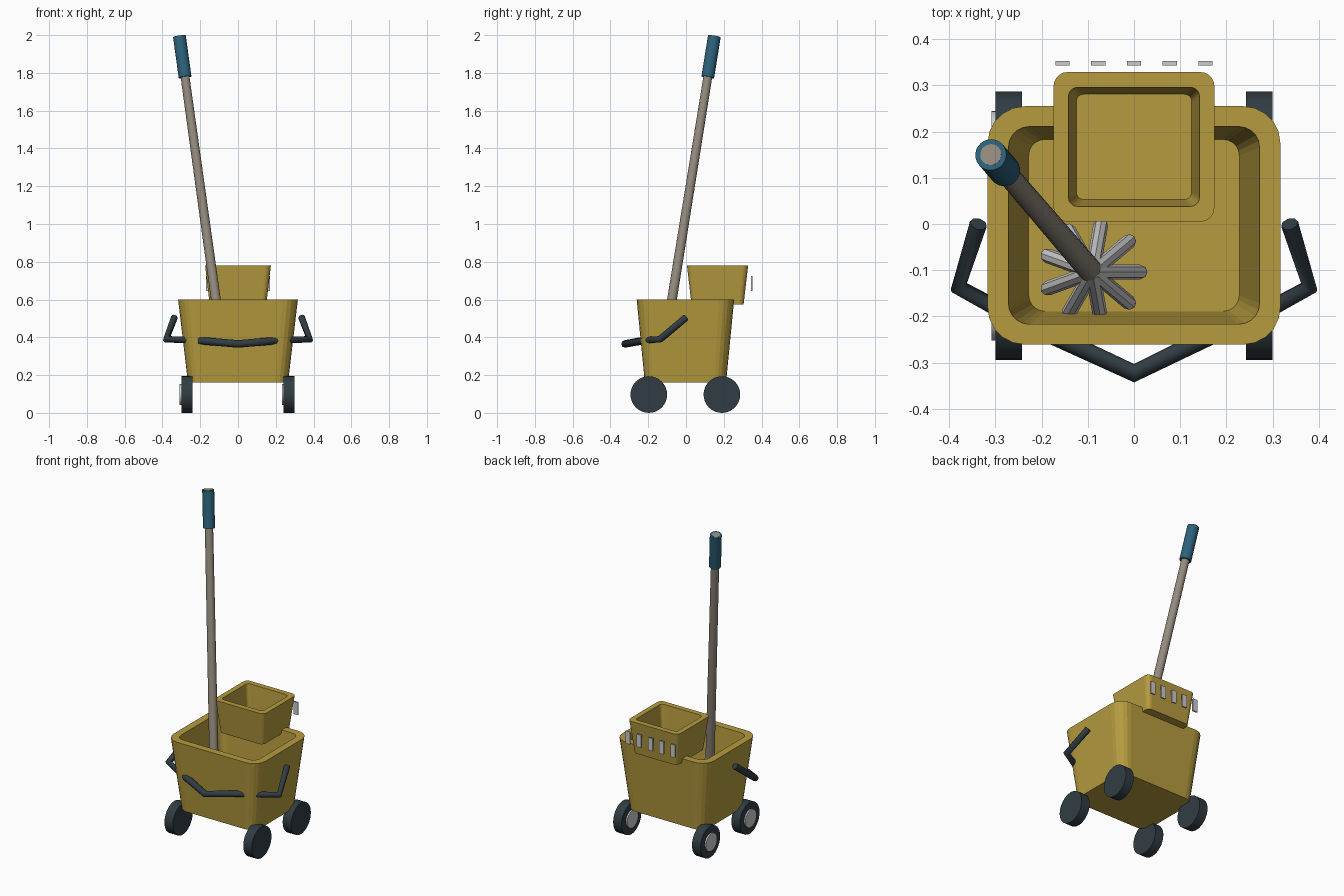
import bpy, bmesh
from math import cos, sin, pi, radians
from mathutils import Vector

if "Cube" in bpy.data.objects:
    bpy.data.objects.remove(bpy.data.objects["Cube"])


def material(name, rgb):
    m = bpy.data.materials.new(name)
    m.diffuse_color = (*rgb, 1)
    m.use_nodes = True
    m.node_tree.nodes["Principled BSDF"].inputs["Base Color"].default_value = m.diffuse_color
    return m


YELLOW = material("yellow_plastic", (0.47, 0.33, 0.05))
DARK = material("dark_rubber", (0.03, 0.046, 0.056))
BLUE = material("blue_grip", (0.025, 0.12, 0.2))
WOOD = material("pole", (0.30, 0.26, 0.21))


def finish(ob, name, mat=None, smooth=False):
    ob.name = name
    if mat:
        ob.data.materials.append(mat)
    if smooth:
        bpy.ops.object.select_all(action='DESELECT')
        ob.select_set(True)
        bpy.context.view_layer.objects.active = ob
        bpy.ops.object.shade_smooth_by_angle(angle=radians(35))
    return ob


def tub(name, cy, rings, seg=5):
    """Open tub lofted through rounded rectangles: (half x, half y, z, radius)."""
    bm = bmesh.new()
    loops = []
    for hx, hy, z, r in rings:
        loop = []
        for k, (sx, sy) in enumerate(((1, 1), (-1, 1), (-1, -1), (1, -1))):
            for i in range(seg + 1):
                a = pi / 2 * (k + i / seg)
                loop.append(bm.verts.new((sx * (hx - r) + r * cos(a),
                                          cy + sy * (hy - r) + r * sin(a), z)))
        loops.append(loop)
    n = len(loops[0])
    for a, b in zip(loops, loops[1:]):
        for i in range(n):
            j = (i + 1) % n
            bm.faces.new((a[i], a[j], b[j], b[i]))
    bm.faces.new(loops[0][::-1])
    bm.faces.new(loops[-1])
    me = bpy.data.meshes.new(name)
    bm.to_mesh(me)
    bm.free()
    ob = bpy.data.objects.new(name, me)
    bpy.context.collection.objects.link(ob)
    return finish(ob, name, YELLOW)


def rod(name, p, q, r, mat=None, r2=None, sides=24):
    p, q = Vector(p), Vector(q)
    bpy.ops.mesh.primitive_cone_add(vertices=sides, radius1=r, radius2=r2 or r,
                                    depth=(q - p).length, location=(p + q) / 2)
    ob = bpy.context.object
    ob.rotation_euler = (q - p).to_track_quat('Z', 'Y').to_euler()
    return finish(ob, name, mat, sides > 8)


def tube(name, pts, r, mat):
    """Bent tube along a straight-segment path."""
    cu = bpy.data.curves.new(name, 'CURVE')
    cu.dimensions = '3D'
    cu.bevel_depth = r
    cu.bevel_resolution = 2
    cu.use_fill_caps = True
    sp = cu.splines.new('POLY')
    sp.points.add(len(pts) - 1)
    for point, co in zip(sp.points, pts):
        point.co = (*co, 1)
    ob = bpy.data.objects.new(name, cu)
    bpy.context.collection.objects.link(ob)
    bpy.ops.object.select_all(action='DESELECT')
    ob.select_set(True)
    bpy.context.view_layer.objects.active = ob
    bpy.ops.object.convert(target='MESH')
    return finish(bpy.context.object, name, mat)


# Bucket and wringer basket
tub("bucket", -0.003, [(0.265, 0.215, 0.16, 0.065), (0.317, 0.258, 0.6, 0.08),
                       (0.272, 0.214, 0.6, 0.045), (0.228, 0.186, 0.2, 0.035)])
tub("wringer_basket", 0.167, [(0.15, 0.138, 0.575, 0.025), (0.174, 0.162, 0.78, 0.03),
                              (0.142, 0.129, 0.78, 0.02), (0.125, 0.114, 0.61, 0.016)])

# Row of slats behind the wringer
for i in range(5):
    bpy.ops.mesh.primitive_cube_add(size=1, location=((i - 2) * 0.0775, 0.348, 0.685))
    ob = bpy.context.object
    ob.scale = (0.031, 0.009, 0.078)
    finish(ob, f"wringer_slat_{i + 1}")

# Wheels, each with a hub on its left face
for x in (-0.271, 0.271):
    for y in (-0.197, 0.19):
        rod("wheel", (x - 0.029, y, 0.097), (x + 0.029, y, 0.097), 0.097, DARK, sides=32)
        rod("wheel_hub", (x - 0.038, y, 0.097), (x - 0.02, y, 0.097), 0.055)

# Bent tube handles on the front and sides
tube("front_handle", [(-0.205, -0.228, 0.383), (0, -0.323, 0.365), (0.205, -0.223, 0.383)],
     0.02, DARK)
for s in (-1, 1):
    tube("side_handle", [(s * 0.337, 0.0, 0.505), (s * 0.38, -0.137, 0.39),
                         (s * 0.24, -0.213, 0.385)], 0.019, DARK)

# Mop pole with grip
base, top = Vector((-0.095, -0.1, 0.44)), Vector((-0.31, 0.15, 1.993))
axis = (top - base).normalized()
rod("mop_pole", base, top + axis * 0.001, 0.026, WOOD, 0.023)
rod("mop_grip", top - axis * 0.22, top, 0.034, BLUE)

# Mop strands spreading from the foot of the pole
hub = Vector((-0.09, -0.104, 0.47))
for i in range(9):
    a = radians(40 * i)
    out = Vector((cos(a), sin(a), 0))
    end = hub + out * 0.103 - Vector((0, 0, 0.22))
    rod(f"mop_strand_{i + 1}", hub, end, 0.016, sides=8)
    bpy.ops.mesh.primitive_uv_sphere_add(segments=8, ring_count=6, radius=0.016, location=end)
    tip = bpy.context.object
    tip.rotation_euler = (end - hub).to_track_quat('Z', 'Y').to_euler()
    finish(tip, f"mop_strand_tip_{i + 1}")
